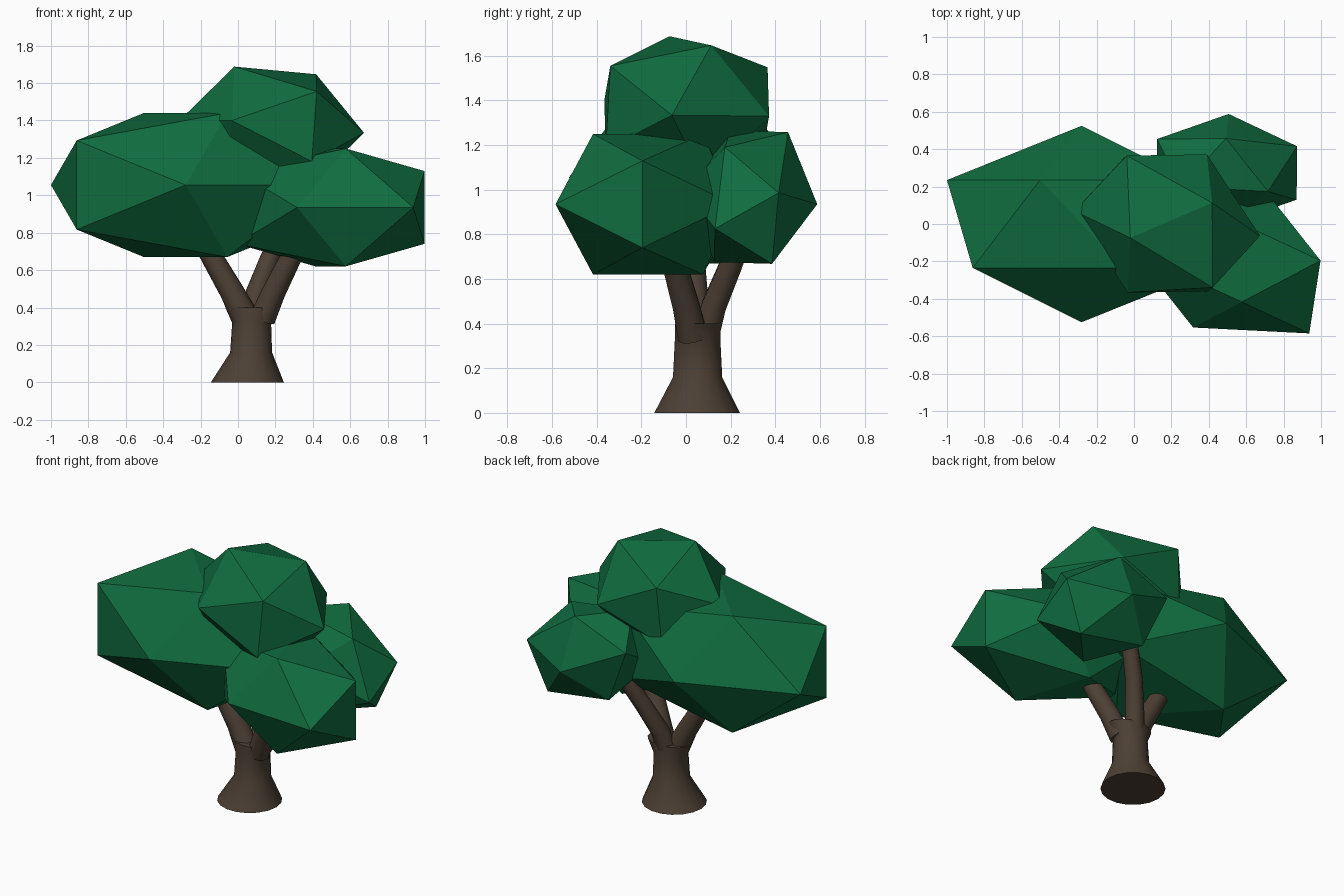
import bpy, bmesh
from math import radians, cos, sin, pi
from mathutils import Matrix, Vector, Euler

if "Cube" in bpy.data.objects:
    bpy.data.objects.remove(bpy.data.objects["Cube"])


def material(name, rgb):
    m = bpy.data.materials.new(name)
    m.diffuse_color = (*rgb, 1)
    m.use_nodes = True
    m.node_tree.nodes["Principled BSDF"].inputs["Base Color"].default_value = m.diffuse_color
    return m


LEAF = material("leaf_green", (0.005, 0.15, 0.05))
BARK = material("bark_brown", (0.075, 0.052, 0.035))


def finish(name, bm, mat, smooth=False):
    bmesh.ops.recalc_face_normals(bm, faces=bm.faces[:])
    me = bpy.data.meshes.new(name)
    bm.to_mesh(me)
    bm.free()
    me.materials.append(mat)
    ob = bpy.data.objects.new(name, me)
    bpy.context.collection.objects.link(ob)
    if smooth:
        bpy.ops.object.select_all(action='DESELECT')
        ob.select_set(True)
        bpy.context.view_layer.objects.active = ob
        bpy.ops.object.shade_smooth_by_angle(angle=radians(42))
    return ob


# Faceted foliage clump: stretched, turned icosahedron with its poles along y
def clump(name, centre, radii, turn=(0, 0, 0)):
    bm = bmesh.new()
    bmesh.ops.create_icosphere(bm, subdivisions=1, radius=1)
    rot = Euler([radians(a) for a in turn]).to_matrix().to_4x4()
    bm.transform(Matrix.Translation(centre) @ rot
                 @ Matrix.Diagonal((*radii, 1)) @ Matrix.Rotation(pi / 2, 4, 'X'))
    return finish(name, bm, LEAF)


# Skin a stack of elliptical rings: (centre, x radius, y radius, axis)
def loft(name, rings, sides):
    bm = bmesh.new()
    loops = []
    for c, rx, ry, axis in rings:
        q = Vector((0, 0, 1)).rotation_difference(Vector(axis))
        loops.append([bm.verts.new(Vector(c) + q @ Vector((
            rx * cos(2 * pi * i / sides), ry * sin(2 * pi * i / sides), 0)))
            for i in range(sides)])
    for a, b in zip(loops, loops[1:]):
        for i in range(sides):
            j = (i + 1) % sides
            bm.faces.new((a[i], a[j], b[j], b[i]))
    bm.faces.new(loops[0][::-1])
    bm.faces.new(loops[-1])
    return finish(name, bm, BARK, True)


def branch(name, points, radii):
    p = [Vector(v) for v in points]
    rings = []
    for i, (c, r) in enumerate(zip(p, radii)):
        axis = p[min(i + 1, len(p) - 1)] - p[max(i - 1, 0)]
        rings.append((c, r, r, axis))
    return loft(name, rings, 10)


# Flared trunk, widening sideways at the fork
UP = (0, 0, 1)
loft("trunk", [((0.05, 0.05, 0), 0.195, 0.195, UP),
               ((0.07, 0.052, 0.16), 0.112, 0.112, UP),
               ((0.073, 0.052, 0.32), 0.104, 0.104, UP),
               ((0.08, 0.052, 0.40), 0.148, 0.103, UP)], 18)

# Three branches, one to each lower clump
branch("left_branch", [(0.04, 0.04, 0.34), (-0.03, 0.04, 0.48), (-0.14, 0.03, 0.67),
                       (-0.19, 0.03, 0.76)], (0.075, 0.065, 0.058, 0.055))
branch("right_branch", [(0.13, 0.03, 0.34), (0.19, 0.0, 0.48), (0.28, -0.05, 0.66),
                        (0.33, -0.07, 0.76)], (0.07, 0.063, 0.057, 0.055))
branch("back_branch", [(0.07, 0.09, 0.34), (0.10, 0.125, 0.48), (0.17, 0.20, 0.66),
                       (0.25, 0.26, 0.82)], (0.06, 0.058, 0.053, 0.05))

# Foliage
clump("left_foliage", (-0.28, 0.0, 1.055), (0.805, 0.525, 0.453))
clump("right_foliage", (0.495, -0.17, 0.935), (0.644, 0.423, 0.37), (0, 0, -25))
clump("back_foliage", (0.496, 0.292, 0.967), (0.458, 0.298, 0.329), (-6.6, 22.3, -4.5))
clump("top_foliage", (0.178, 0.003, 1.365), (0.518, 0.427, 0.357), (175.3, 1.9, -30))
